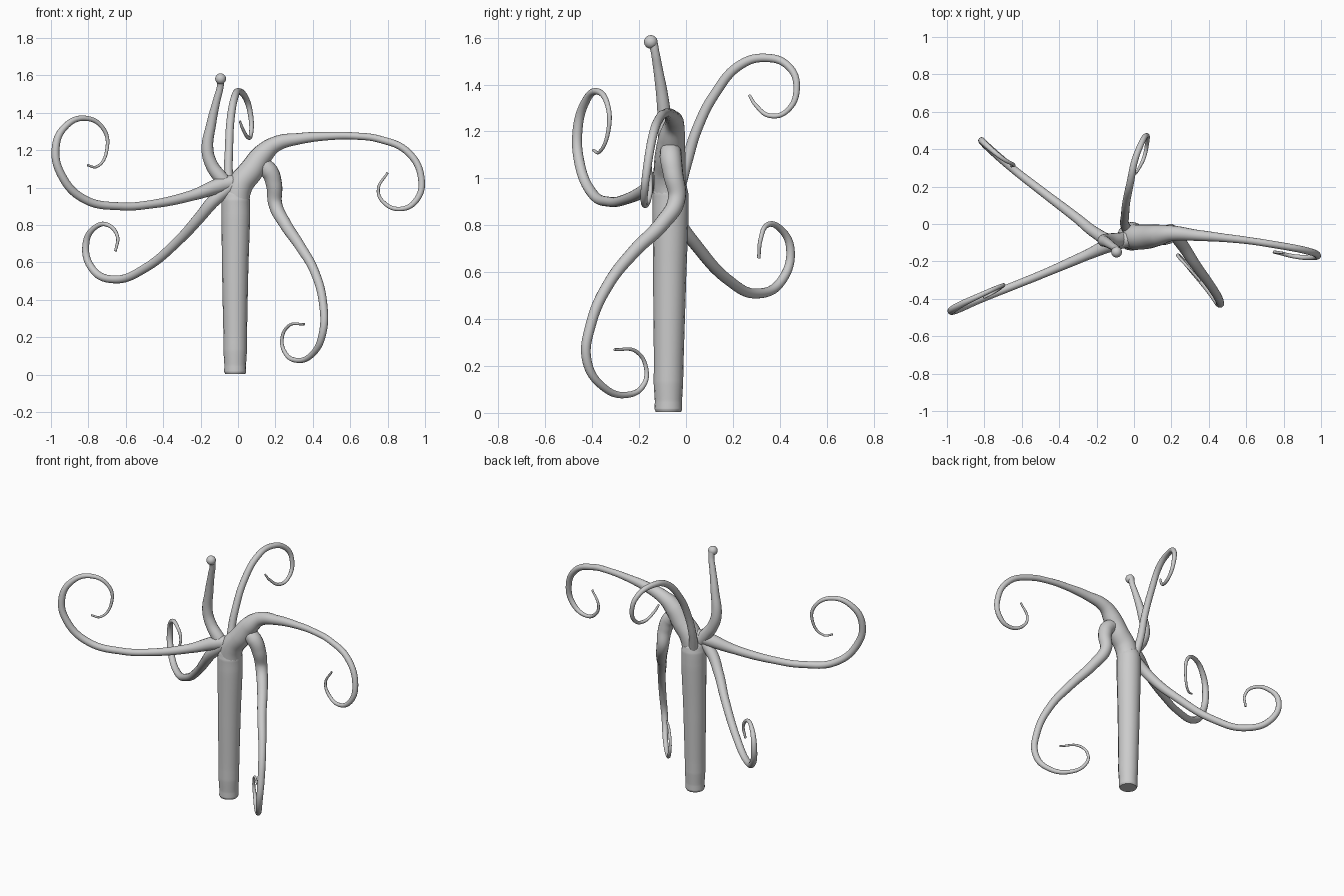
import bpy


def tube(name, pts):
    """Smooth tapered tube through (x, y, z, radius) points, turned into a mesh."""
    cu = bpy.data.curves.new(name, 'CURVE')
    cu.dimensions = '3D'
    cu.bevel_depth = 1.0
    cu.bevel_resolution = 6
    cu.resolution_u = 10
    cu.use_fill_caps = True
    sp = cu.splines.new('BEZIER')
    sp.bezier_points.add(len(pts) - 1)
    for bp, (x, y, z, r) in zip(sp.bezier_points, pts):
        bp.co = (x, y, z)
        bp.radius = r
        bp.handle_left_type = bp.handle_right_type = 'AUTO'
    ob = bpy.data.objects.new(name, cu)
    bpy.context.collection.objects.link(ob)
    bpy.ops.object.select_all(action='DESELECT')
    ob.select_set(True)
    bpy.context.view_layer.objects.active = ob
    bpy.ops.object.convert(target='MESH')
    bpy.ops.object.shade_smooth_by_angle()
    return ob


# Trunk with a slight foot, wider towards the top, rounded in under the branches
tube("trunk", [
    (-.015, -.075, .004, .054), (-.015, -.075, .016, .059), (-.015, -.075, .05, .058),
    (-.015, -.075, .13, .063), (-.015, -.074, .20, .063), (-.015, -.07, .55, .070),
    (-.012, -.066, .85, .077), (-.012, -.066, .935, .076), (-.01, -.067, .965, .070),
    (-.005, -.068, .985, .058)])

# Thick right branch growing from the trunk top
tube("right_branch", [
    (-.012, -.068, .88, .068), (.01, -.07, 1.01, .069), (.07, -.068, 1.09, .066),
    (.13, -.06, 1.175, .057), (.20, -.05, 1.232, .042), (.33, -.06, 1.262, .030),
    (.49, -.075, 1.276, .022), (.62, -.09, 1.276, .019), (.76, -.112, 1.258, .019),
    (.91, -.14, 1.188, .019), (.980, -.165, 1.05, .018), (.955, -.178, .935, .016),
    (.87, -.175, .886, .012), (.775, -.155, .925, .010), (.75, -.15, .99, .008),
    (.80, -.155, 1.08, .006)])

# Front right branch hanging down
tube("front_right_branch", [
    (.07, -.065, 1.10, .035), (.12, -.065, 1.118, .044), (.165, -.065, 1.09, .047),
    (.192, -.055, 1.02, .043), (.20, -.04, .91, .037), (.25, -.10, .81, .033),
    (.33, -.22, .69, .028), (.41, -.33, .55, .024), (.455, -.405, .38, .022),
    (.452, -.422, .22, .020), (.40, -.355, .112, .016), (.31, -.25, .077, .013),
    (.25, -.18, .12, .011), (.235, -.17, .19, .009), (.27, -.21, .26, .008),
    (.355, -.305, .27, .006)])

# Left front branch curling up
tube("front_left_branch", [
    (-.02, -.08, 1.03, .040), (-.10, -.10, 1.01, .042), (-.25, -.165, .957, .028),
    (-.47, -.26, .91, .022), (-.63, -.325, .900, .021), (-.82, -.40, .937, .022),
    (-.94, -.453, 1.06, .022), (-.975, -.462, 1.21, .021), (-.925, -.43, 1.325, .018),
    (-.82, -.38, 1.371, .014), (-.72, -.335, 1.315, .011), (-.70, -.33, 1.21, .009),
    (-.755, -.37, 1.112, .007), (-.805, -.395, 1.12, .006)])

# Left back branch sagging down
tube("back_left_branch", [
    (-.02, -.09, 1.02, .035), (-.12, -.09, .94, .035), (-.21, -.045, .835, .030),
    (-.31, .035, .725, .026), (-.50, .18, .567, .023), (-.66, .305, .509, .021),
    (-.78, .41, .567, .020), (-.813, .445, .70, .018), (-.765, .40, .787, .014),
    (-.695, .345, .800, .011), (-.645, .318, .74, .009), (-.655, .31, .66, .007)])

# Back branch rising and curling over
tube("back_branch", [
    (-.03, -.04, .93, .030), (-.05, 0, 1.06, .024), (-.048, .047, 1.21, .022),
    (-.04, .123, 1.36, .021), (-.018, .23, 1.483, .020), (.003, .335, 1.514, .018),
    (.042, .437, 1.478, .016), (.067, .472, 1.39, .014), (.07, .433, 1.29, .011),
    (.055, .36, 1.267, .010), (.025, .295, 1.315, .008), (.01, .27, 1.355, .006)])

# Short upright branch with a bud
tube("upright_branch", [
    (-.03, -.08, .98, .040), (-.09, -.085, 1.05, .038), (-.14, -.085, 1.12, .034),
    (-.163, -.088, 1.20, .032), (-.143, -.10, 1.34, .026), (-.113, -.12, 1.47, .020),
    (-.095, -.132, 1.54, .018), (-.093, -.142, 1.585, .020)])
bpy.ops.mesh.primitive_uv_sphere_add(segments=24, ring_count=12, radius=.029,
                                     location=(-.093, -.15, 1.582))
bpy.context.object.name = "upright_branch_bud"
bpy.ops.object.shade_smooth()
